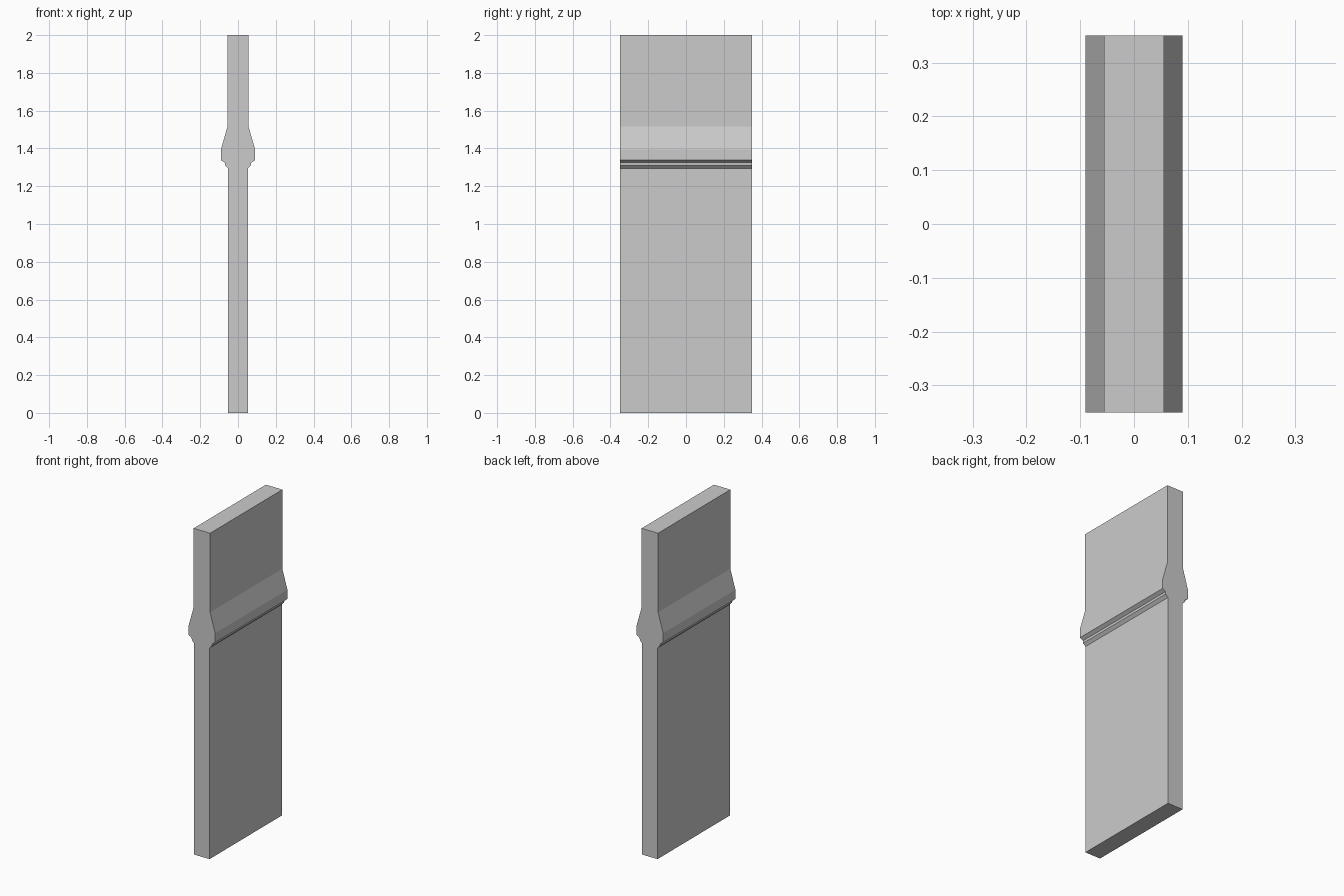
import bpy
import bmesh

cube = bpy.data.objects.get("Cube")
if cube:
    bpy.data.objects.remove(cube, do_unlink=True)

HALF_DEPTH = 0.35

# Plain grey stone
stone = bpy.data.materials.new("grey_stone")
stone.use_nodes = True
grey = (0.6, 0.6, 0.6, 1)
stone.diffuse_color = grey
stone.node_tree.nodes["Principled BSDF"].inputs["Base Color"].default_value = grey

# Half outline of the wall, bottom to top: lower panel, stepped moulding, upper panel
half = [(0.052, 0), (0.052, 1.295), (0.068, 1.311), (0.07, 1.325),
        (0.09, 1.338), (0.09, 1.395), (0.056, 1.515), (0.056, 2)]
outline = half + [(-x, z) for x, z in reversed(half)]

# Extrude the mirrored outline from front to back
bm = bmesh.new()
face = bm.faces.new([bm.verts.new((x, -HALF_DEPTH, z)) for x, z in outline])
extruded = bmesh.ops.extrude_face_region(bm, geom=[face], use_keep_orig=True)
moved = [v for v in extruded["geom"] if isinstance(v, bmesh.types.BMVert)]
bmesh.ops.translate(bm, verts=moved, vec=(0, 2 * HALF_DEPTH, 0))
bmesh.ops.recalc_face_normals(bm, faces=bm.faces)

mesh = bpy.data.meshes.new("moulded_wall")
bm.to_mesh(mesh)
bm.free()
mesh.materials.append(stone)
wall = bpy.data.objects.new("moulded_wall", mesh)
bpy.context.collection.objects.link(wall)
